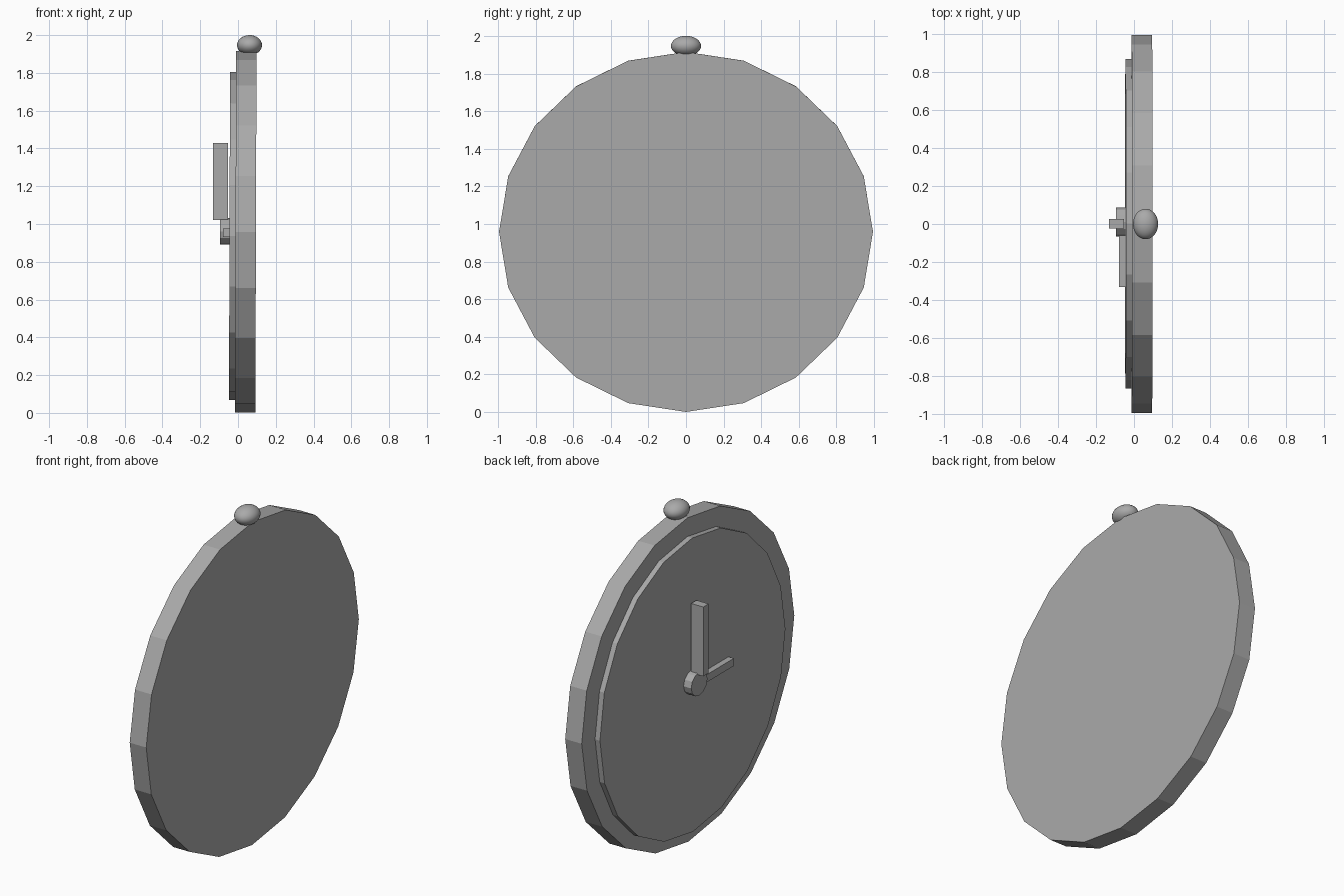
import bpy
import math

cube = bpy.data.objects.get("Cube")
if cube:
    bpy.data.objects.remove(cube, do_unlink=True)

grey = bpy.data.materials.new("plain grey")
grey.use_nodes = True
GREY = (0.4, 0.4, 0.4, 1)
grey.diffuse_color = GREY
grey.node_tree.nodes["Principled BSDF"].inputs["Base Color"].default_value = GREY

TILT = math.radians(0.18)


def finish(name):
    obj = bpy.context.object
    obj.name = name
    obj.data.materials.append(grey)
    return obj


def disc(name, x0, x1, y, z, ry, rz, sides):
    """Flat elliptical disc whose axis runs along x, with a corner at the top."""
    bpy.ops.mesh.primitive_cylinder_add(
        vertices=sides, radius=1, depth=1, location=((x0 + x1) / 2, y, z),
        rotation=(0, math.pi / 2 + TILT, 0))
    obj = finish(name)
    obj.scale = (rz, ry, x1 - x0)
    return obj


def bar(name, low, high):
    """Straight box between two opposite corners."""
    bpy.ops.mesh.primitive_cube_add(
        size=1, location=[(a + b) / 2 for a, b in zip(low, high)])
    obj = finish(name)
    obj.scale = [b - a for a, b in zip(low, high)]
    return obj


# Case and raised dial
disc("watch_case", -0.013, 0.095, 0, 0.958, 0.994, 0.957, 20)
disc("dial", -0.045, 0.0, 0.002, 0.937, 0.867, 0.868, 20)

# Hub and hands
disc("hand_hub", -0.095, -0.045, 0.011, 0.961, 0.076, 0.07, 12)
bar("minute_hand", (-0.132, -0.023, 1.02), (-0.053, 0.027, 1.43))
bar("hour_hand", (-0.08, -0.333, 0.93), (-0.042, -0.04, 0.975))

# Rounded crown on top
bpy.ops.mesh.primitive_uv_sphere_add(
    segments=32, ring_count=16, radius=1, location=(0.061, 0, 1.947))
crown = finish("crown")
crown.scale = (0.066, 0.08, 0.053)
bpy.ops.object.shade_smooth()
